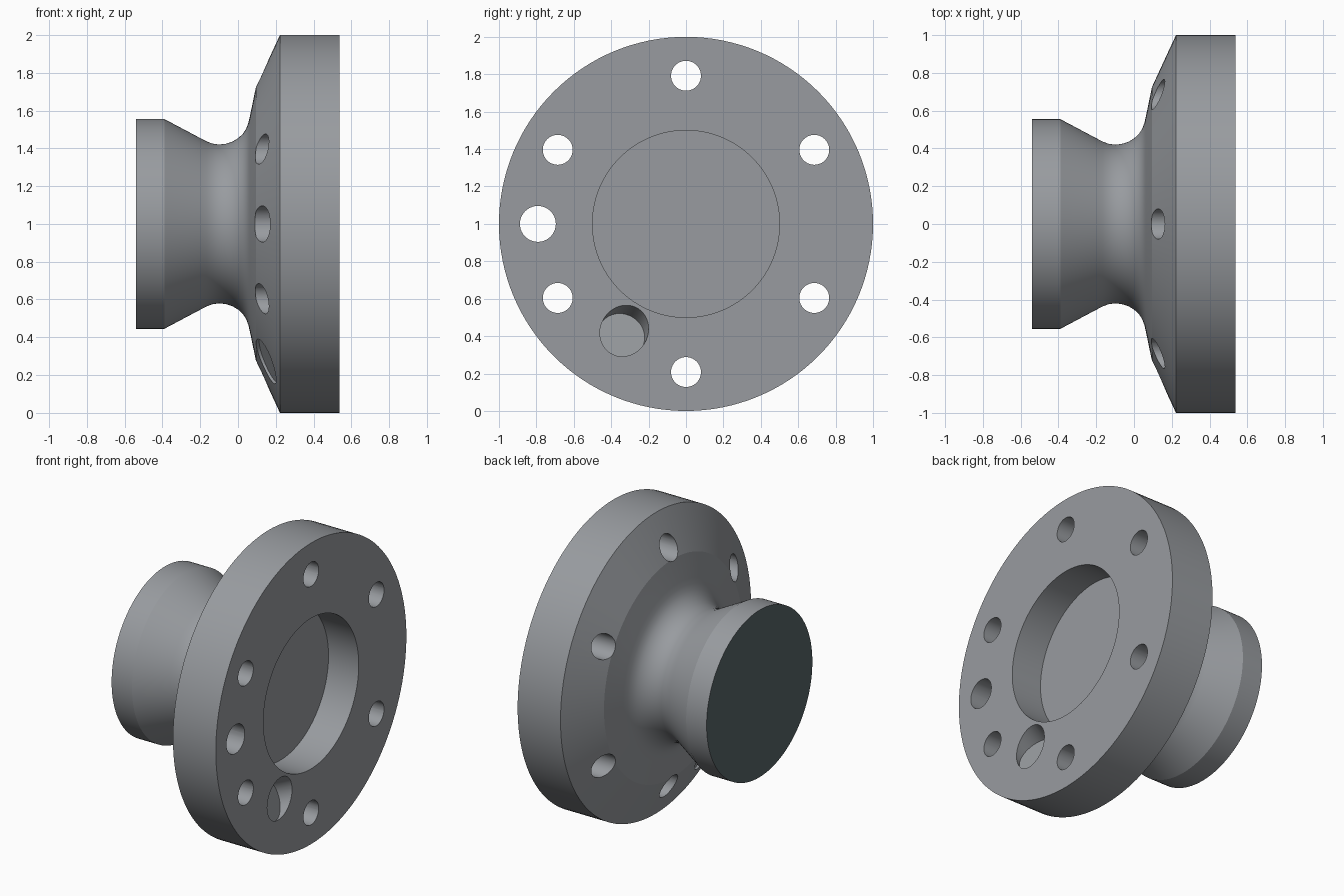
import bpy, bmesh, math
from mathutils import Vector, Matrix

if "Cube" in bpy.data.objects:
    bpy.data.objects.remove(bpy.data.objects["Cube"])

CENTRE = Vector((0, 0, 1))
FACE = 0.537


def material(name, rgb):
    m = bpy.data.materials.new(name)
    m.diffuse_color = (*rgb, 1)
    m.use_nodes = True
    m.node_tree.nodes["Principled BSDF"].inputs["Base Color"].default_value = m.diffuse_color
    return m


grey = material("steel_grey", (0.315, 0.33, 0.35))
dark = material("dark_slate", (0.096, 0.128, 0.138))


def radial(deg):
    a = math.radians(deg)
    return Vector((0, math.cos(a), math.sin(a)))


# Hub and flange: one turned profile (x, radius), with a round recess in the face
profile = [(-0.54, 0), (-0.54, 0.555), (-0.39, 0.555), (-0.19, 0.449), (-0.165, 0.436),
           (-0.135, 0.425), (-0.10, 0.42), (-0.065, 0.424), (-0.03, 0.435), (0.0, 0.453),
           (0.025, 0.476), (0.043, 0.503), (0.055, 0.535), (0.063, 0.57), (0.095, 0.725),
           (0.222, 1), (FACE, 1), (FACE, 0.5), (0.315, 0.5), (0.315, 0)]
bm = bmesh.new()
verts = [bm.verts.new((x, 0, r)) for x, r in profile]
edges = [bm.edges.new(p) for p in zip(verts, verts[1:])]
bmesh.ops.spin(bm, geom=verts + edges, cent=(0, 0, 0), axis=(1, 0, 0),
               angle=math.tau, steps=128, use_duplicate=False)
bmesh.ops.remove_doubles(bm, verts=bm.verts[:], dist=1e-4)
bmesh.ops.translate(bm, verts=bm.verts[:], vec=CENTRE)
bmesh.ops.recalc_face_normals(bm, faces=bm.faces[:])
mesh = bpy.data.meshes.new("hub_flange")
bm.to_mesh(mesh)
bm.free()
hub = bpy.data.objects.new("hub_flange", mesh)
bpy.context.collection.objects.link(hub)
mesh.materials.append(grey)
mesh.materials.append(dark)


def drill(start, end, radius):
    """Cut a cylinder running from start to end out of the hub."""
    axis = end - start
    cb = bmesh.new()
    turn = axis.to_track_quat('Z', 'Y').to_matrix().to_4x4()
    bmesh.ops.create_cone(cb, cap_ends=True, segments=40, radius1=radius, radius2=radius,
                          depth=axis.length,
                          matrix=Matrix.Translation((start + end) / 2 + CENTRE) @ turn)
    cm = bpy.data.meshes.new("drill")
    cb.to_mesh(cm)
    cb.free()
    cm.materials.append(grey)
    cutter = bpy.data.objects.new("drill", cm)
    cutter.hide_render = True
    bpy.context.collection.objects.link(cutter)
    mod = hub.modifiers.new("hole", 'BOOLEAN')
    mod.operation, mod.solver, mod.object = 'DIFFERENCE', 'EXACT', cutter
    bpy.context.view_layer.objects.active = hub
    bpy.ops.object.modifier_apply(modifier=mod.name)
    bpy.data.objects.remove(cutter)


# Six bolt holes and one larger locating hole
X = Vector((1, 0, 0))
for deg, radius in [(30 + 60 * i, 0.08) for i in range(6)] + [(180, 0.096)]:
    c = radial(deg) * 0.792
    drill(c - X * 0.05, c + X * 0.7, radius)

# Slanted pocket in the face and a shallow one behind it, square to the flange cone
out = radial(240)
tilt = math.radians(25)
axis = -X * math.cos(tilt) + out * math.sin(tilt)
mouth = X * FACE + out * 0.66
drill(mouth - axis * 0.3, mouth + axis * 0.07, 0.127)
drill(mouth + axis * 0.41, mouth + axis * 0.7, 0.127)

hub.select_set(True)
bpy.context.view_layer.objects.active = hub
bpy.ops.object.shade_smooth_by_angle(angle=math.radians(30))

# Crisp creases where the cones begin
mesh = hub.data
for e in mesh.edges:
    xs = [mesh.vertices[v].co.x for v in e.vertices]
    if any(all(abs(x - c) < 1e-4 for x in xs) for c in (-0.39, 0.095)):
        e.use_edge_sharp = True

# Dark end cap of the hub
for p in mesh.polygons:
    p.material_index = 1 if p.center.x < -0.5399 else 0
